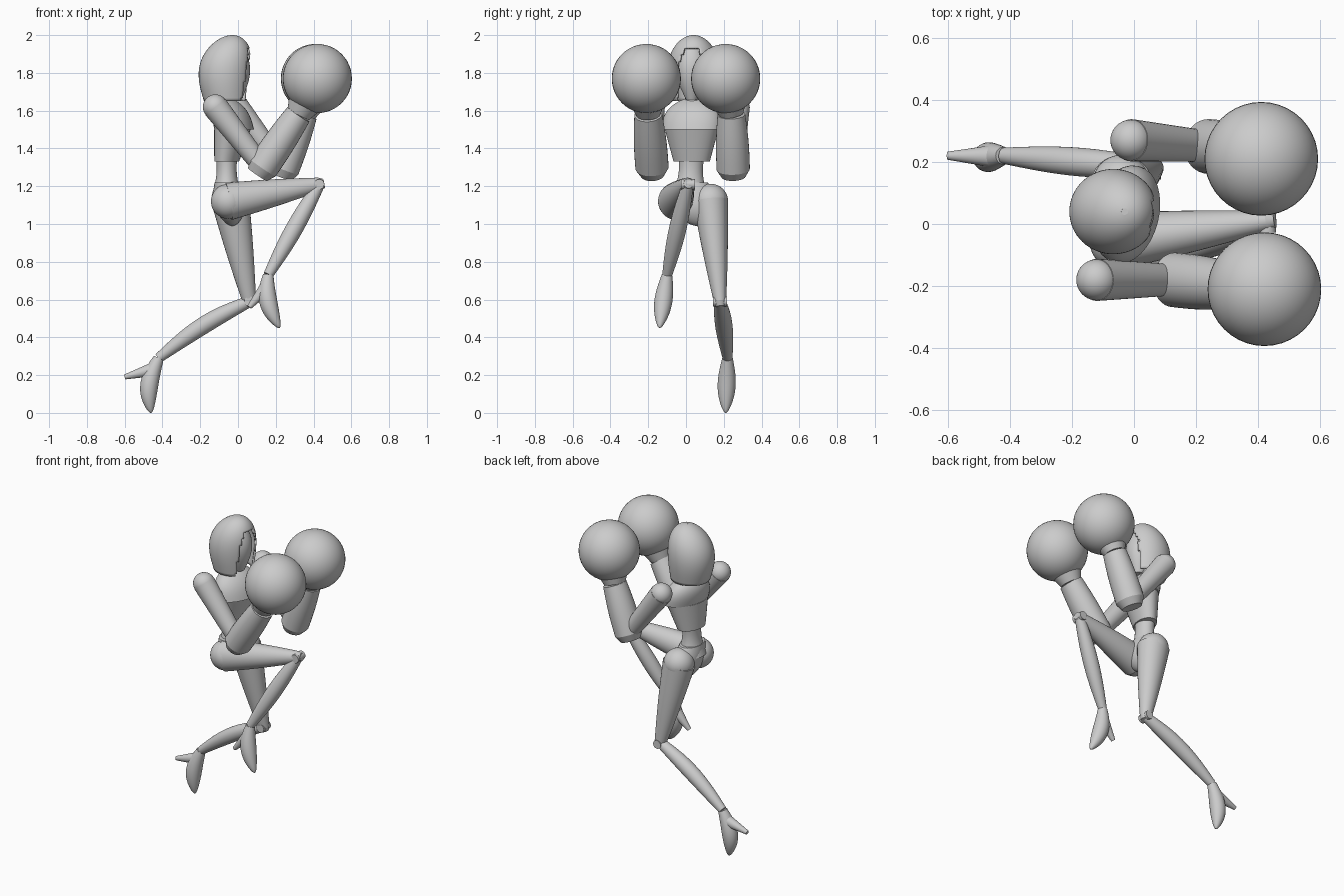
import bpy, bmesh, math
from mathutils import Vector

if "Cube" in bpy.data.objects:
    bpy.data.objects.remove(bpy.data.objects["Cube"])

colour = (0.6, 0.6, 0.6, 1)
grey = bpy.data.materials.new("plain grey")
grey.use_nodes = True
grey.diffuse_color = colour
grey.node_tree.nodes["Principled BSDF"].inputs["Base Color"].default_value = colour

UP = Vector((0, 0, 1))
ACROSS = Vector((0, 1, 0))
BACKWARD = Vector((-1, 0, 0))
CHEST_ACROSS = Vector((0.25, 1, 0)).normalized()   # the chest is turned a little
NO_BOW = Vector()


def finish(name, bm):
    bmesh.ops.recalc_face_normals(bm, faces=bm.faces)
    mesh = bpy.data.meshes.new(name)
    bm.to_mesh(mesh)
    bm.free()
    mesh.materials.append(grey)
    obj = bpy.data.objects.new(name, mesh)
    bpy.context.collection.objects.link(obj)
    bpy.ops.object.select_all(action="DESELECT")
    obj.select_set(True)
    bpy.context.view_layer.objects.active = obj
    bpy.ops.object.shade_smooth_by_angle(angle=math.radians(35))
    return obj


def limb(name, start, end, first, last, bulge=0, wide=1, bow=NO_BOW,
         across=ACROSS, upright=False, dome=False, keep=None, sides=32, steps=16):
    """Tapered body from start to end; it can bulge, bow sideways and end in a dome."""
    start, end = Vector(start), Vector(end)
    bm = bmesh.new()
    loops = []
    for step in range(steps + 1):
        t = math.sin(step / steps * math.pi / 2)
        arch = math.sin(t * math.pi)
        centre = start.lerp(end, t) + bow * arch
        slope = end - start + bow * math.pi * math.cos(t * math.pi)
        along = UP if upright else slope.normalized()
        u = (across - along * across.dot(along)).normalized()
        v = along.cross(u)
        radius = first + (last - first) * t + bulge * arch
        if dome:
            radius *= math.sqrt(max(1 - t ** 6, 0.01))
        turns = [math.tau * k / sides for k in range(sides)]
        loops.append([bm.verts.new(centre + radius * (u * wide * math.cos(a) + v * math.sin(a)))
                      for a in turns])
    for low, high in zip(loops, loops[1:]):
        for k in range(sides):
            n = (k + 1) % sides
            bm.faces.new((low[k], low[n], high[n], high[k]))
    bm.faces.new(loops[-1])
    if keep:
        drop = [f for f in bm.faces if not keep(f.calc_center_median())]
        bmesh.ops.delete(bm, geom=drop, context="FACES")
    else:
        bm.faces.new(loops[0])
    return finish(name, bm)


def ball(name, centre, radius):
    bm = bmesh.new()
    bmesh.ops.create_uvsphere(bm, u_segments=40, v_segments=24, radius=radius)
    bmesh.ops.translate(bm, verts=bm.verts, vec=centre)
    return finish(name, bm)


# Hood: a domed shell whose front opening narrows towards the brow
def is_shell(p):
    opening = 0.08 - max(0, p.z - 1.84) / 2
    return p.z > 1.93 or p.x < -0.02 or abs(p.y - 0.03) > opening


hood = limb("hood", (-0.06, 0.04, 1.65), (-0.03, 0.04, 2), 0.12, 0.11, bulge=0.027,
            wide=0.97, bow=BACKWARD * 0.02, upright=True, dome=True,
            keep=is_shell, sides=64, steps=32)
shell = hood.modifiers.new("thickness", "SOLIDIFY")
shell.thickness = 0.012

limb("face_mask", (-0.01, 0.03, 1.66), (-0.03, 0.03, 1.97), 0.03, 0.06,
     bulge=0.04, upright=True, dome=True)

# Trunk: each body is a tapered section turned with the hips or the chest
limb("neck", (-0.06, 0.04, 1.6), (-0.05, 0.04, 1.74), 0.05, 0.04)
limb("shoulder_yoke", (-0.02, 0.03, 1.5), (-0.06, 0.04, 1.67), 0.1, 0.055, bulge=0.015,
     wide=1.6, across=CHEST_ACROSS, upright=True, dome=True)
limb("rib_cage", (-0.06, 0.03, 1.33), (-0.03, 0.03, 1.5), 0.063, 0.093,
     wide=1.55, across=CHEST_ACROSS, upright=True)
limb("waist", (-0.06, 0.03, 1.38), (-0.06, 0.02, 1.15), 0.06, 0.08,
     bulge=-0.016, wide=1.2, upright=True)
limb("pelvis", (-0.06, 0.02, 1.22), (-0.03, 0.06, 0.99), 0.064, 0.05,
     bulge=0.025, wide=1.5, upright=True, dome=True)


def arm(label, shoulder, elbow, wrist, fist):
    """Ball shoulder, tapered upper arm, flared glove and round fist."""
    ball(label + "_shoulder", shoulder, 0.066)
    limb(label + "_upper_arm", shoulder, elbow, 0.068, 0.05)
    limb(label + "_glove", elbow, wrist, 0.084, 0.07, bulge=0.005, wide=1.05)
    limb(label + "_glove_hem", elbow, Vector(elbow).lerp(wrist, -0.14), 0.084, 0.06, wide=1.05)
    limb(label + "_cuff", wrist, fist, 0.064, 0.15)
    ball(label + "_fist", fist, 0.183)


arm("right", (-0.12, -0.18, 1.62), (0.13, -0.18, 1.3), (0.32, -0.2, 1.58), (0.42, -0.21, 1.77))
arm("left", (-0.01, 0.27, 1.62), (0.24, 0.25, 1.29), (0.35, 0.24, 1.58), (0.41, 0.21, 1.77))


def leg(label, hip, knee, ankle, toe, heel, shin_bow=NO_BOW):
    """Round hip, thigh, hinged knee, shin and a pointed high-heeled foot."""
    hip, knee, ankle, toe = map(Vector, (hip, knee, ankle, toe))
    ball(label + "_hip", hip, 0.093)
    limb(label + "_thigh", hip, knee, 0.1, 0.036, bulge=0.004, wide=0.92)
    limb(label + "_thigh_end", knee, knee + (knee - hip) * 0.05, 0.036, 0.025)
    pin = ACROSS * 0.037
    limb(label + "_knee_pin", knee - pin, knee + pin, 0.027, 0.027, across=UP)
    limb(label + "_shin", knee, ankle, 0.03, 0.026, bulge=0.018, bow=shin_bow)
    foot_bow = BACKWARD * 0.03
    limb(label + "_foot", ankle, toe, 0.028, 0.026, bulge=0.021, bow=foot_bow, dome=True)
    limb(label + "_heel", ankle.lerp(toe, 0.2) + foot_bow / 2, heel, 0.038, 0.013)


leg("right", (-0.05, -0.055, 1.12), (0.43, 0.01, 1.21), (0.16, -0.1, 0.73),
    (0.22, -0.14, 0.45), (0.06, -0.12, 0.56))
leg("left", (-0.04, 0.13, 1.12), (0.06, 0.18, 0.59), (-0.42, 0.22, 0.29),
    (-0.46, 0.21, 0), (-0.6, 0.22, 0.19), shin_bow=UP * 0.025)
